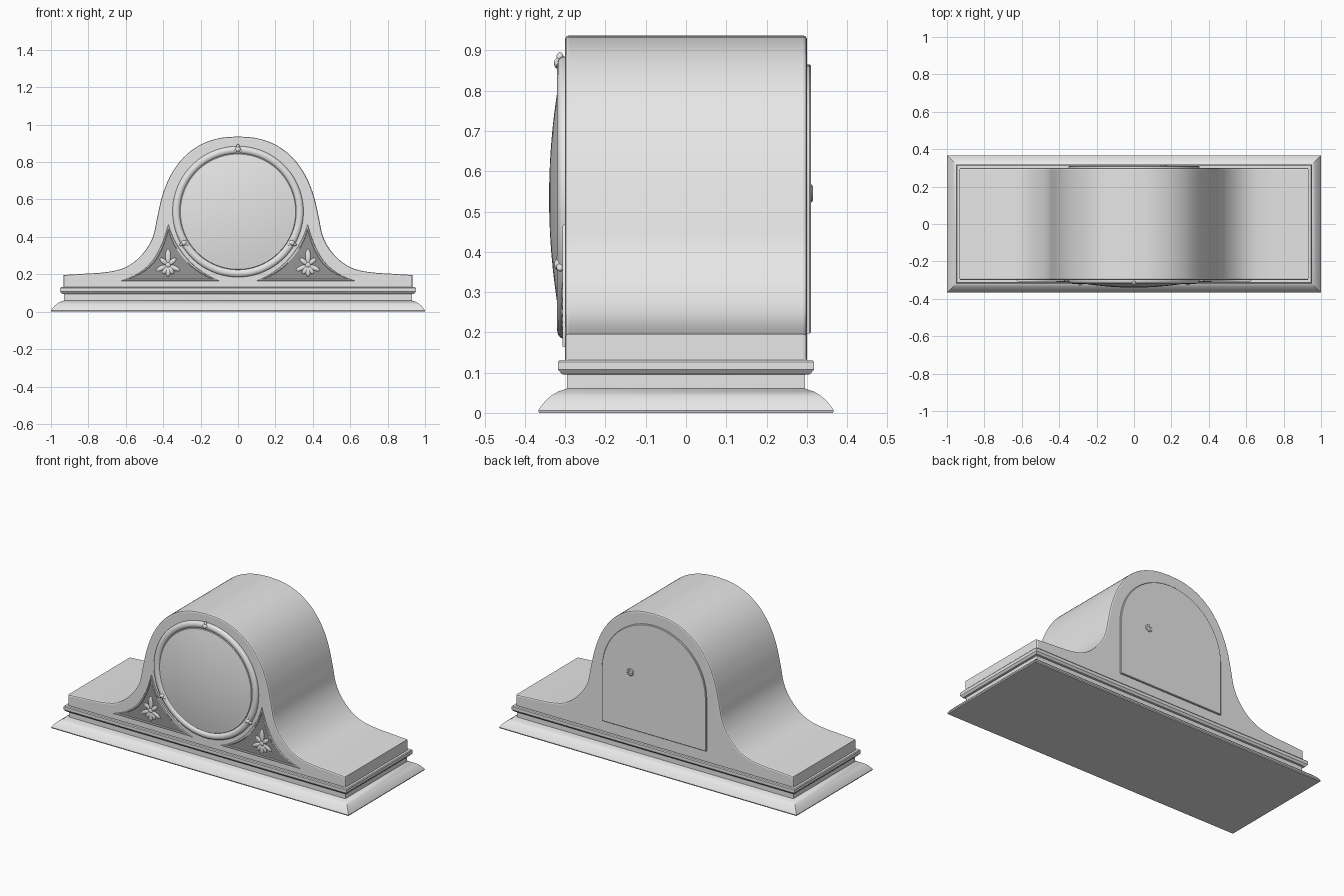
import bpy, bmesh
from math import sin, cos, pi, radians, atan2
from mathutils import Vector, Matrix

cube = bpy.data.objects.get("Cube")
if cube:
    bpy.data.objects.remove(cube, do_unlink=True)


def material(name, v):
    m = bpy.data.materials.new(name)
    m.use_nodes = True
    m.diffuse_color = (v, v, v, 1)
    m.node_tree.nodes["Principled BSDF"].inputs["Base Color"].default_value = (v, v, v, 1)
    return m


GREY = material("light grey", 0.8)
DARK = material("dark grey", 0.3)
DIAL = Vector((0, 0, 0.535))


def finish(name, bm, mat=GREY, angle=30):
    bmesh.ops.recalc_face_normals(bm, faces=bm.faces)
    me = bpy.data.meshes.new(name)
    bm.to_mesh(me)
    bm.free()
    me.materials.append(mat)
    ob = bpy.data.objects.new(name, me)
    bpy.context.collection.objects.link(ob)
    bpy.ops.object.select_all(action='DESELECT')
    ob.select_set(True)
    bpy.context.view_layer.objects.active = ob
    bpy.ops.object.shade_smooth_by_angle(angle=radians(angle))
    return ob


def loft(name, rings, caps=True, wrap=False, angle=30):
    """Skin a list of closed point rings."""
    bm = bmesh.new()
    vs = [[bm.verts.new(p) for p in r] for r in rings]
    n = len(vs[0])
    pairs = list(zip(vs, vs[1:])) + ([(vs[-1], vs[0])] if wrap else [])
    for a, b in pairs:
        for i in range(n):
            j = (i + 1) % n
            bm.faces.new((a[i], a[j], b[j], b[i]))
    if caps:
        bm.faces.new(vs[0])
        bm.faces.new(vs[-1])
    return finish(name, bm, angle=angle)


def prism(name, outline, y0, y1, mat=GREY, bevel=0, segments=2):
    """Extrude an x-z outline along y, rounding the front and back rims."""
    bm = bmesh.new()
    a = [bm.verts.new((x, y0, z)) for x, z in outline]
    b = [bm.verts.new((x, y1, z)) for x, z in outline]
    caps = [bm.faces.new(a), bm.faces.new(b)]
    for i in range(len(a)):
        j = (i + 1) % len(a)
        bm.faces.new((a[i], a[j], b[j], b[i]))
    bmesh.ops.recalc_face_normals(bm, faces=bm.faces)
    if bevel:
        rims = {e for f in caps for e in f.edges}
        bmesh.ops.bevel(bm, geom=list(rims), offset=bevel, segments=segments,
                        profile=0.5, affect='EDGES', clamp_overlap=True)
    return finish(name, bm, mat, 20)


def lathe(name, profile, centre, n=96, face=-1):
    """Spin (radius, depth) pairs around a y axis."""
    rings = [[(centre[0] + r * cos(2 * pi * i / n), face * d, centre[2] + r * sin(2 * pi * i / n))
              for i in range(n)] for r, d in profile]
    return loft(name, rings)


def spline(pts, steps=6):
    """Catmull-Rom curve through 2D points."""
    p = [Vector(q) for q in pts]
    p = [2 * p[0] - p[1]] + p + [2 * p[-1] - p[-2]]
    out = []
    for a, b, c, d in zip(p, p[1:], p[2:], p[3:]):
        for k in range(steps):
            t = k / steps
            out.append(0.5 * (2 * b + (c - a) * t + (2 * a - 5 * b + 4 * c - d) * t * t
                              + (3 * b - a - 3 * c + d) * t ** 3))
    return [tuple(q) for q in out] + [tuple(pts[-1])]


def blob(name, loc, scale, turn=0):
    """Ellipsoid turned about the y axis."""
    bm = bmesh.new()
    bmesh.ops.create_uvsphere(bm, u_segments=16, v_segments=10, radius=1)
    m = Matrix.Translation(loc) @ Matrix.Rotation(turn, 4, 'Y') @ Matrix.Diagonal((*scale, 1))
    bmesh.ops.transform(bm, matrix=m, verts=bm.verts)
    return finish(name, bm, angle=60)


# Moulded plinth and band: outward offset from the case, height
moulding = [(0.065, 0), (0.067, 0.006), (0.061, 0.015), (0.051, 0.028), (0.036, 0.042),
            (0.018, 0.053), (-0.004, 0.06), (-0.004, 0.095), (0.008, 0.096), (0.018, 0.108),
            (0.018, 0.126), (0.014, 0.131), (-0.01, 0.131)]
loft("plinth", [[(sx * (0.933 + o), sy * (0.3 + o), z)
                 for sx, sy in ((1, 1), (-1, 1), (-1, -1), (1, -1))] for o, z in moulding])

# Humped case
hump = spline([(0, 0.937), (0.1, 0.928), (0.2, 0.893), (0.29, 0.826), (0.36, 0.73), (0.405, 0.62),
               (0.433, 0.5), (0.452, 0.41), (0.49, 0.335), (0.55, 0.27), (0.62, 0.23),
               (0.71, 0.211), (0.82, 0.203), (0.933, 0.196)])
right = hump + [(0.933, 0.125)]
prism("case", right + [(-x, z) for x, z in right[:0:-1]], -0.3, 0.3, bevel=0.008)

# Bezel and domed glass
lathe("bezel", [(0.35, 0.295), (0.35, 0.307), (0.347, 0.313), (0.34, 0.318), (0.33, 0.32),
                (0.32, 0.318), (0.314, 0.313), (0.311, 0.309), (0.308, 0.313),
                (0.302, 0.313), (0.302, 0.3)], DIAL)
lathe("glass", [(0.303, 0.3), (0.303, 0.313)] +
      [(0.303 * k / 10, 0.313 + 0.027 * (1 - (k / 10) ** 2)) for k in range(9, 0, -1)] +
      [(0.005, 0.34)], DIAL)

# Small ornaments on the bezel
for a in (90, 210, 330):
    a = radians(a)
    at = DIAL + Vector((0.333 * cos(a), -0.315, 0.333 * sin(a)))
    blob("bezel_stud", at, (0.015, 0.013, 0.015))
    for k in (-1, 0, 1):
        t = a + k * 2.1
        blob("stud_leaf", at + Vector((0.014 * cos(t), 0.002, 0.014 * sin(t))),
             (0.014, 0.009, 0.009), -t)

# Corner panels with frames and flowers
apex, inner = Vector((0.372, 0.435)), Vector((0.136, 0.175))
a0 = atan2(inner.y - DIAL.z, inner.x)
a1 = atan2(apex.y - DIAL.z, apex.x)
arc = [(0.385 * cos(a0 + (a1 - a0) * k / 18), DIAL.z + 0.385 * sin(a0 + (a1 - a0) * k / 18))
       for k in range(19)]
flare = spline([arc[-1], (0.4, 0.35), (0.445, 0.268), (0.51, 0.21), (0.59, 0.175)], 4)
outline = arc + flare[1:]


def grown(k):
    return [(0.372 + (x - 0.372) * k, 0.24 + (z - 0.24) * k) for x, z in outline]


for side, s in (("left", 1), ("right", -1)):
    prism(side + "_panel", [(s * x, z) for x, z in grown(1.05)], -0.302, -0.298, DARK)
    section = [(1.17, -0.295), (1.17, -0.303), (1.14, -0.307), (1.05, -0.307),
               (1.0, -0.304), (1.0, -0.295)]
    loft(side + "_panel_frame", [[(s * x, y, z) for x, z in grown(k)] for k, y in section],
         caps=False, wrap=True)
    heart = Vector((s * 0.374, -0.303, 0.25))
    blob(side + "_flower_centre", heart, (0.014, 0.008, 0.014))
    # Petal direction in degrees, length, width
    for deg, length, w in ((90, 0.085, 0.014), (40, 0.055, 0.012), (140, 0.055, 0.012),
                           (-25, 0.07, 0.012), (205, 0.07, 0.012), (-60, 0.055, 0.012),
                           (240, 0.055, 0.012), (-90, 0.062, 0.013)):
        t = radians(deg)
        mid = heart + Vector((cos(t), 0, sin(t))) * length * 0.55
        blob(side + "_petal", mid, (length * 0.45, 0.006, w), -t)

# Arched back door with its knob
arch = [(0.35 * cos(pi * k / 40), 0.515 + 0.35 * sin(pi * k / 40)) for k in range(41)]
prism("back_door", arch + [(-0.35, 0.197), (0.35, 0.197)], 0.295, 0.31, bevel=0.003, segments=1)
lathe("door_knob", [(0.022, 0.305), (0.022, 0.312), (0.018, 0.315), (0.01, 0.315),
                    (0.008, 0.312), (0.002, 0.312)], (0.157, 0, 0.545), 24, 1)
